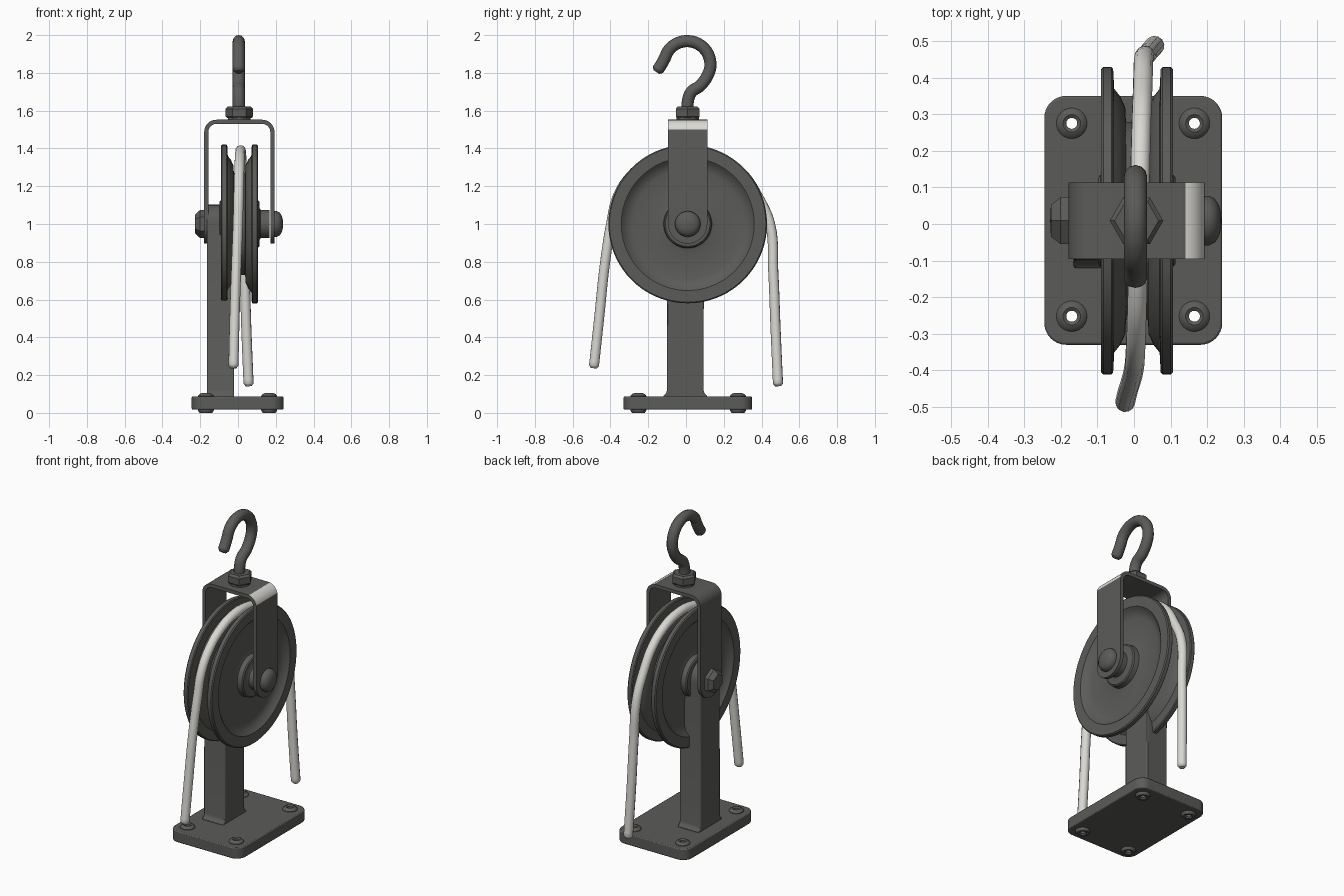
import bpy, bmesh, math
from mathutils import Matrix, Vector

cube = bpy.data.objects.get("Cube")
if cube:
    bpy.data.objects.remove(cube)


def material(name, rgb):
    m = bpy.data.materials.new(name)
    m.use_nodes = True
    m.diffuse_color = (*rgb, 1)
    bsdf = m.node_tree.nodes["Principled BSDF"]
    bsdf.inputs["Base Color"].default_value = (*rgb, 1)
    bsdf.inputs["Roughness"].default_value = 0.6
    return m


METAL = material("dark grey metal", (0.105, 0.107, 0.1))
ROPE = material("pale rope", (0.7, 0.69, 0.65))


def finish(ob, *mats, angle=35):
    for m in mats or (METAL,):
        ob.data.materials.append(m)
    bpy.ops.object.select_all(action='DESELECT')
    ob.select_set(True)
    bpy.context.view_layer.objects.active = ob
    bpy.ops.object.shade_smooth_by_angle(angle=math.radians(angle))
    return ob


def make(name, bm):
    bmesh.ops.recalc_face_normals(bm, faces=bm.faces)
    me = bpy.data.meshes.new(name)
    bm.to_mesh(me)
    bm.free()
    ob = bpy.data.objects.new(name, me)
    bpy.context.collection.objects.link(ob)
    return ob


def lathe(name, profile, centre, axis='Z', steps=48, closed=False):
    """Revolve (radius, height) points, then turn the axis to Z or X."""
    bm = bmesh.new()
    pts = profile + profile[:1] if closed else profile
    vs = [bm.verts.new((r, 0, h)) for r, h in pts]
    es = [bm.edges.new(p) for p in zip(vs, vs[1:])]
    bmesh.ops.spin(bm, geom=vs + es, cent=(0, 0, 0), axis=(0, 0, 1),
                   angle=math.tau, steps=steps, use_duplicate=False)
    bmesh.ops.remove_doubles(bm, verts=bm.verts, dist=1e-4)
    turn = Matrix.Rotation(math.pi / 2, 4, 'Y') if axis == 'X' else Matrix()
    bm.transform(Matrix.Translation(centre) @ turn)
    return make(name, bm)


def extrude(name, outline, offset):
    """Fill an outline of 3D points and extrude it by offset."""
    bm = bmesh.new()
    face = bm.faces.new([bm.verts.new(p) for p in outline])
    new = bmesh.ops.extrude_face_region(bm, geom=[face])["geom"]
    bmesh.ops.translate(bm, vec=offset,
                        verts=[g for g in new if isinstance(g, bmesh.types.BMVert)])
    return make(name, bm)


def arc(cx, cy, r, a0, a1, n):
    return [(cx + r * math.cos(math.radians(a0 + (a1 - a0) * i / n)),
             cy + r * math.sin(math.radians(a0 + (a1 - a0) * i / n))) for i in range(n + 1)]


def bevel(ob, width, segments=2):
    mod = ob.modifiers.new("bevel", 'BEVEL')
    mod.width, mod.segments = width, segments
    mod.limit_method, mod.angle_limit = 'ANGLE', math.radians(40)


def tube(name, points, radius, mat):
    """Smooth round tube with domed ends through the points."""
    cu = bpy.data.curves.new(name, 'CURVE')
    cu.dimensions, cu.bevel_depth = '3D', radius
    cu.bevel_resolution, cu.resolution_u = 4, 6
    cu.use_fill_caps = True
    sp = cu.splines.new('BEZIER')
    ends = []
    for a, b in ((points[0], points[1]), (points[-1], points[-2])):
        a, b = Vector(a), Vector(b)
        ends.append(a + (a - b).normalized() * radius * 0.5)
    path = [ends[0]] + [Vector(p) for p in points] + [ends[1]]
    sp.bezier_points.add(len(path) - 1)
    for bp, p in zip(sp.bezier_points, path):
        bp.co = p
        bp.handle_left_type = bp.handle_right_type = 'AUTO'
    sp.bezier_points[0].radius = sp.bezier_points[-1].radius = 0.6
    ob = bpy.data.objects.new(name, cu)
    bpy.context.collection.objects.link(ob)
    bpy.ops.object.select_all(action='DESELECT')
    ob.select_set(True)
    bpy.context.view_layer.objects.active = ob
    bpy.ops.object.convert(target='MESH')
    return finish(bpy.context.view_layer.objects.active, mat, angle=50)


# base plate with rounded corners and four through holes
BX, BY, HX, HY, CR = -0.002, 0.01, 0.243, 0.34, 0.06
corners = []
for i, (sx, sy) in enumerate(((1, 1), (-1, 1), (-1, -1), (1, -1))):
    corners += arc(BX + sx * (HX - CR), BY + sy * (HY - CR), CR, 90 * i, 90 * i + 90, 8)
base = extrude("base_plate", [(x, y, 0.017) for x, y in corners], (0, 0, 0.07))
bevel(base, 0.01)
bolt_spots = [(x, y) for x in (-0.17, 0.165) for y in (-0.252, 0.275)]
for x, y in bolt_spots:
    cutter = lathe("hole_cutter", [(0, -0.1), (0.03, -0.1), (0.03, 0.2), (0, 0.2)], (x, y, 0), steps=24)
    mod = base.modifiers.new("hole", 'BOOLEAN')
    mod.operation, mod.solver, mod.object = 'DIFFERENCE', 'EXACT', cutter
    bpy.context.view_layer.objects.active = base
    bpy.ops.object.modifier_apply(modifier=mod.name)
    bpy.data.objects.remove(cutter)
finish(base)

# hollow rivets lining the holes
for x, y in bolt_spots:
    finish(lathe("base_rivet", [(0.015, 0.008), (0.022, 0), (0.034, 0), (0.042, 0.012), (0.042, 0.09),
                                (0.034, 0.1), (0.024, 0.104), (0.015, 0.098)],
                 (x, y, 0), steps=24, closed=True))

# post with a flared foot and a round top about the axle
outline = [(-0.118, 0.08), (-0.115, 0.092), (-0.102, 0.103), (-0.097, 0.12)]
side = [(-0.004 + y, z) for y, z in outline]
side += arc(-0.002, 1.005, 0.097, 180, 0, 20)
side += [(-0.004 - y, z) for y, z in reversed(outline)]
post = extrude("post", [(-0.165, y, z) for y, z in side], (0.145, 0, 0))
bevel(post, 0.006)
finish(post)

# grooved wheel with dished faces
WX, WY = 0.008, 0.009
half = [(0.27, 0.03), (0.31, 0.032), (0.34, 0.046), (0.36, 0.062), (0.415, 0.065), (0.42, 0.07),
        (0.42, 0.092), (0.414, 0.098), (0.352, 0.098), (0.342, 0.09), (0.325, 0.073),
        (0.29, 0.064), (0.15, 0.064), (0.128, 0.07), (0.125, 0.1), (0.118, 0.106),
        (0.085, 0.106), (0.075, 0.112), (0.075, 0.16), (0, 0.16)]
profile = [(r, -h) for r, h in reversed(half)] + half
finish(lathe("wheel", profile, (WX, WY, 1.0), 'X', steps=72))

# inverted U strap: bent cross-section, then rounded leg ends
SX, SY, SW, ST = 0.007, 0.009, 0.186, 0.022
R = 0.065
upper = arc(SW - R, 1.552 - R, R, 0, 90, 8)
lower = arc(SW - R, 1.552 - R, R - ST, 90, 0, 8)
outer = upper + [(-x, z) for x, z in reversed(upper)]
inner = [(-x, z) for x, z in reversed(lower)] + lower
section = outer + [(-SW, 1.0), (-SW + ST, 1.0)] + inner + [(SW - ST, 1.0), (SW, 1.0)]
strap = extrude("strap", [(SX + x, SY - 0.104, z) for x, z in section], (0, 0.208, 0))
finish(strap, METAL, ROPE)
for p in strap.data.polygons:
    # worn bright patch on the outside of the left bend
    c, n = p.center, p.normal
    if c.x > SX + SW - R and c.z > 1.5 and n.x > 0.15 and n.z > 0.05:
        p.material_index = 1
for s in (-1, 1):
    ring = arc(SY, 1.0, 0.104, 180, 360, 20)
    x0 = SX + s * SW
    finish(extrude("strap_end", [(x0, y, z) for y, z in ring], (-s * ST, 0, 0)))

# axle with a domed head on one side and a hexagonal nut on the other
finish(lathe("axle_head", [(0, 0), (0.068, 0), (0.068, 0.012), (0.06, 0.028), (0.045, 0.038),
                           (0.024, 0.044), (0, 0.046)], (SX + SW, SY, 1.0), 'X'))
finish(lathe("axle_nut", [(0, 0.01), (0.074, 0.01), (0.074, -0.022), (0.05, -0.048), (0, -0.05)],
             (SX - SW, SY, 1.0), 'X', steps=6), angle=20)

# nut and collar under the hook
finish(lathe("hook_collar", [(0, 1.54), (0.06, 1.54), (0.06, 1.568), (0, 1.568)], (0.007, 0.009, 0)))
finish(lathe("hook_nut", [(0, 1.562), (0.066, 1.562), (0.073, 1.57), (0.073, 1.61), (0.06, 1.622), (0, 1.622)],
             (0.007, 0.009, 0), steps=6), angle=20)

# hook: shank, bend and open loop
bend = [(0.009, 1.58), (0.01, 1.65), (0.028, 1.698), (0.078, 1.735)]
loop = arc(0.006, 1.845, 0.123, -18, 165, 9)
tip = [(-0.132, 1.842), (-0.148, 1.818)]
tube("hook", [(0.004, y, z) for y, z in bend + loop + tip], 0.032, METAL)

# rope over the wheel with both ends hanging
front = [(-0.024, -0.487, 0.25), (-0.018, -0.46, 0.5), (-0.008, -0.428, 0.8)]
over = [(0.012 + 0.012 * (i - 4) / 4, y, z)
        for i, (y, z) in enumerate(arc(0.009, 0.985, 0.404, 176, 24, 8))]
back = [(0.026, 0.445, 1.0), (0.035, 0.462, 0.75), (0.044, 0.474, 0.45), (0.056, 0.487, 0.155)]
tube("rope", front + over + back, 0.027, ROPE)
